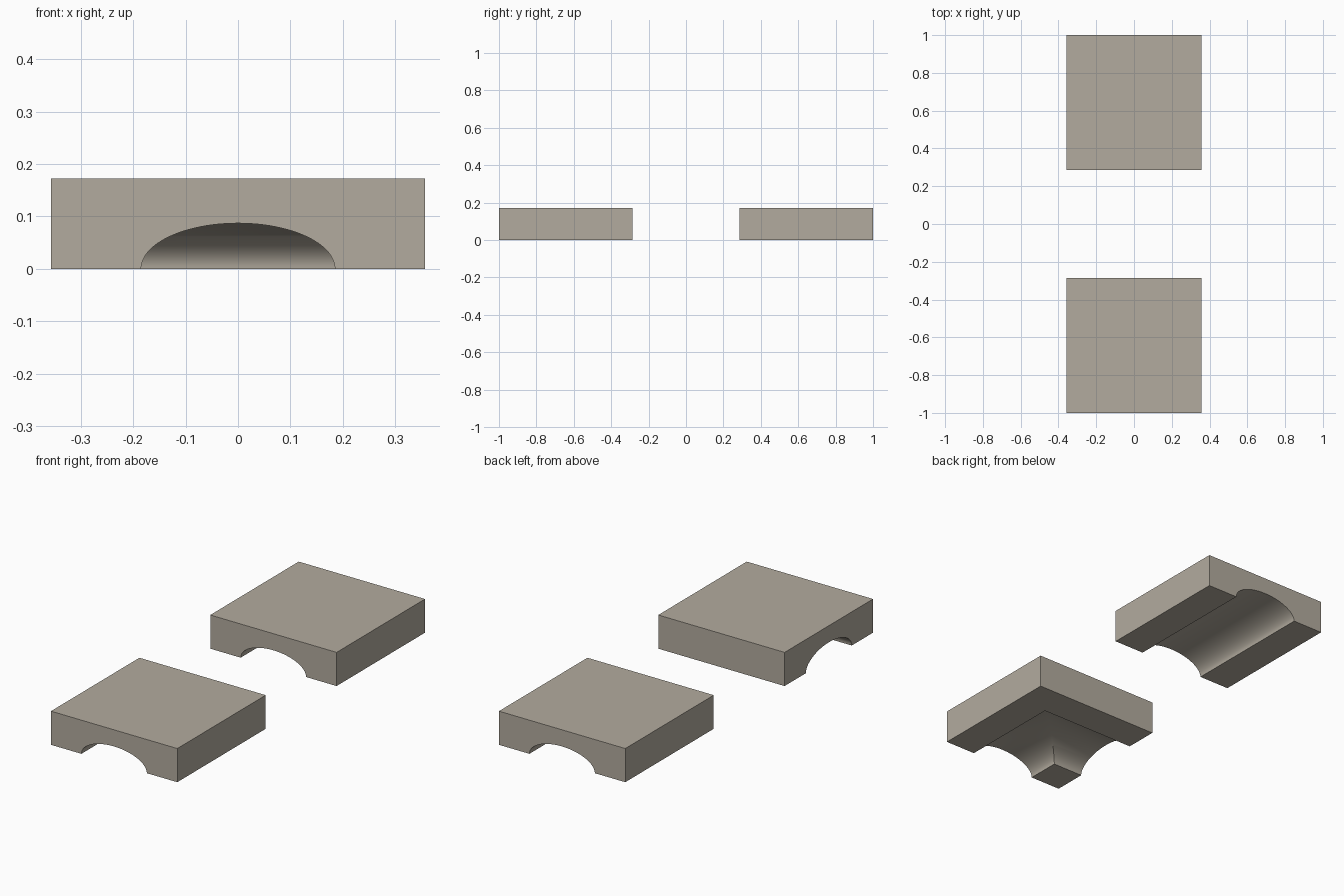
import bpy, bmesh, math

if "Cube" in bpy.data.objects:
    bpy.data.objects.remove(bpy.data.objects["Cube"])

H, T = 0.357, 0.172        # half tile width, tile thickness
A, B = 0.185, 0.087        # channel half width and height
CY = 1.0 - H               # distance of each tile centre from the origin
N = 48

clay = bpy.data.materials.new("warm grey clay")
clay.diffuse_color = (0.45, 0.41, 0.345, 1)
clay.use_nodes = True
clay.node_tree.nodes["Principled BSDF"].inputs["Base Color"].default_value = clay.diffuse_color

# half-ellipse channel section: (offset across, height)
ARCH = [(-A * math.cos(math.pi * i / N), B * math.sin(math.pi * i / N) if 0 < i < N else 0.0)
        for i in range(N + 1)]


def arch_wall(place):
    """Tile side wall with the arched opening cut out."""
    return [place(u, z) for u, z in [(-H, 0)] + ARCH + [(H, 0), (H, T), (-H, T)]]


def build_tile(name, cy, stations, walls, bottoms):
    bm = bmesh.new()

    def face(pts):
        bm.faces.new([bm.verts.new(p) for p in pts])

    # channel surface swept through the stations
    rings = [[s(u, z) for u, z in ARCH] for s in stations]
    for r, q in zip(rings, rings[1:]):
        for i in range(N):
            face([r[i], r[i + 1], q[i + 1], q[i]])
    # top, side walls and underside
    face([(-H, -H, T), (H, -H, T), (H, H, T), (-H, H, T)])
    for w in walls:
        face(w)
    for b in bottoms:
        face([(x, y, 0) for x, y in b])

    bmesh.ops.remove_doubles(bm, verts=bm.verts, dist=1e-5)
    bmesh.ops.recalc_face_normals(bm, faces=bm.faces)
    me = bpy.data.meshes.new(name)
    bm.to_mesh(me)
    bm.free()
    me.materials.append(clay)
    ob = bpy.data.objects.new(name, me)
    ob.location.y = cy
    bpy.context.collection.objects.link(ob)
    bpy.ops.object.select_all(action='DESELECT')
    ob.select_set(True)
    bpy.context.view_layer.objects.active = ob
    bpy.ops.object.shade_smooth_by_angle(angle=math.radians(30))


def front(u, z): return (u, -H, z)
def back(u, z): return (u, H, z)
def left(u, z): return (-H, u, z)
def right(u, z): return (H, u, z)
def mitre(u, z): return (u, u, z)


def plain_wall(place):
    return [place(-H, 0), place(H, 0), place(H, T), place(-H, T)]


# straight channel tile at the back
build_tile("straight_channel_tile", CY, [front, back],
           [arch_wall(front), arch_wall(back), plain_wall(left), plain_wall(right)],
           [[(s * A, -H), (s * H, -H), (s * H, H), (s * A, H)] for s in (-1, 1)])

# corner channel tile at the front, opening to the front and left
build_tile("corner_channel_tile", -CY, [front, mitre, left],
           [arch_wall(front), arch_wall(left), plain_wall(back), plain_wall(right)],
           [[(-H, -H), (-A, -H), (-A, -A), (-H, -A)],
            [(A, -H), (H, -H), (H, H), (-H, H), (-H, A), (A, A)]])
